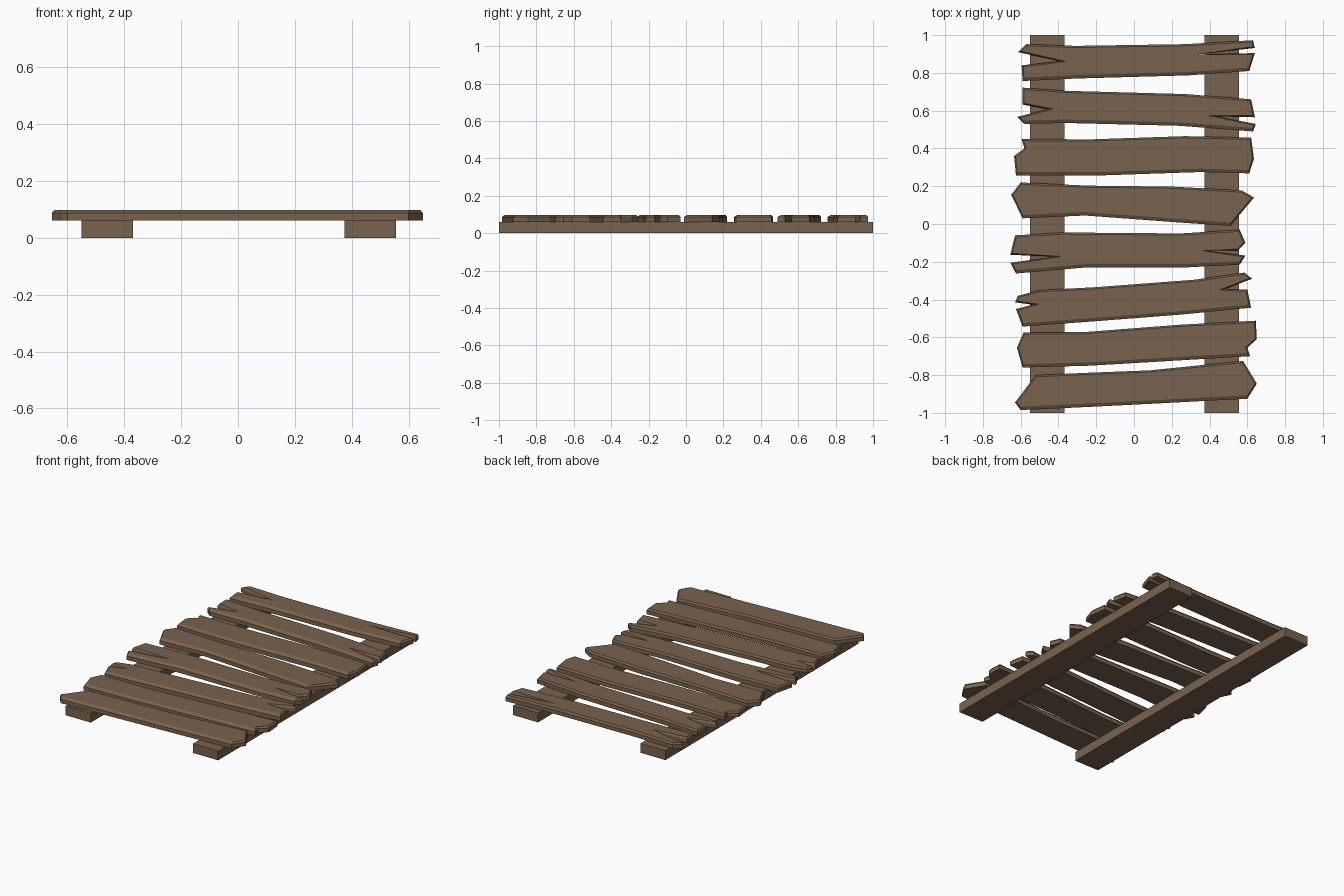
import bpy, bmesh
from mathutils import Vector

if "Cube" in bpy.data.objects:
    bpy.data.objects.remove(bpy.data.objects["Cube"])

wood = bpy.data.materials.new("weathered_wood")
wood.diffuse_color = (0.19, 0.125, 0.077, 1)
wood.use_nodes = True
wood.node_tree.nodes["Principled BSDF"].inputs["Base Color"].default_value = wood.diffuse_color

Z_BOTTOM, Z_EDGE, Z_TOP = 0.061, 0.087, 0.098


def finish(bm, name):
    bmesh.ops.recalc_face_normals(bm, faces=bm.faces)
    me = bpy.data.meshes.new(name)
    bm.to_mesh(me)
    bm.free()
    me.materials.append(wood)
    bpy.context.collection.objects.link(bpy.data.objects.new(name, me))


def inset(pts, dists):
    """Move every edge of a clockwise outline inwards by its own distance."""
    out, n = [], len(pts)
    for i, p in enumerate(pts):
        a = (p - pts[i - 1]).normalized()
        b = (pts[(i + 1) % n] - p).normalized()
        na, nb = Vector((a.y, -a.x)), Vector((b.y, -b.x))
        da, db = dists[i - 1], dists[i]
        det = na.x * nb.y - na.y * nb.x
        if abs(det) < 0.15:
            off = (na + nb).normalized() * (da + db) / 2
        else:
            off = Vector((da * nb.y - db * na.y, db * na.x - da * nb.x)) / det
        if off.length > 0.03:
            off *= 0.03 / off.length
        out.append(p + off)
    return out


def plank(name, back, right, front, left):
    """Split board: back edge, right end, front edge, left end, clockwise."""
    pts = [Vector(p) for p in back + right + front + left]
    dists = ([0.009] * (len(back) - 1) + [0.008] * (len(right) + 1)
             + [0.018] * (len(front) - 1) + [0.008] * (len(left) + 1))
    top = inset(pts, dists)
    bm = bmesh.new()
    rings = [[bm.verts.new((p.x, p.y, z)) for p in ring]
             for ring, z in ((pts, Z_BOTTOM), (pts, Z_EDGE), (top, Z_TOP))]
    n = len(pts)
    for lo, hi in zip(rings, rings[1:]):
        for i in range(n):
            j = (i + 1) % n
            bm.faces.new((lo[i], lo[j], hi[j], hi[i]))
    bm.faces.new(rings[0])
    bm.faces.new(rings[-1])
    finish(bm, name)


# Two long support rails
for side, x in (("left", -0.46), ("right", 0.465)):
    bm = bmesh.new()
    bmesh.ops.create_cube(bm, size=1)
    for v in bm.verts:
        v.co = (x + v.co.x * 0.182, v.co.y * 2, 0.0305 + v.co.z * 0.061)
    finish(bm, side + "_rail")

# Cross planks, from back to front
plank("plank_1",
      [(-.57, .952), (-.31, .943), (.27, .952), (.63, .973)],
      [(.64, .932), (.33, .897), (.64, .905)],
      [(.61, .81), (.29, .787), (-.31, .77), (-.59, .757)],
      [(-.595, .84), (-.39, .862), (-.615, .91)])
plank("plank_2",
      [(-.59, .722), (-.36, .705), (.27, .688), (.62, .66)],
      [(.64, .565), (.43, .57), (.645, .53)],
      [(.63, .49), (.24, .52), (-.37, .535), (-.58, .53)],
      [(-.62, .567), (-.455, .608), (-.59, .632)])
plank("plank_3",
      [(-.595, .45), (-.23, .448), (.27, .465), (.62, .457)],
      [(.635, .345)],
      [(.61, .268), (.35, .275), (-.18, .257), (-.625, .258)],
      [(-.635, .36), (-.58, .40)])
plank("plank_4",
      [(-.60, .22), (-.245, .203), (.20, .198), (.57, .178)],
      [(.635, .14)],
      [(.51, -.01), (.24, .008), (-.26, .045), (-.59, .03)],
      [(-.65, .155)])
plank("plank_5",
      [(-.63, -.06), (-.37, -.045), (.25, -.05), (.56, -.03)],
      [(.59, -.10), (.55, -.14), (.375, -.142), (.59, -.167)],
      [(.56, -.215), (.27, -.23), (-.255, -.23), (-.625, -.262)],
      [(-.655, -.205), (-.41, -.173), (-.655, -.163)])
plank("plank_6",
      [(-.50, -.35), (-.21, -.335), (.32, -.295), (.585, -.257)],
      [(.625, -.29), (.48, -.345), (.60, -.348)],
      [(.62, -.443), (.245, -.48), (-.235, -.517), (-.59, -.543)],
      [(-.625, -.45), (-.535, -.427), (-.63, -.415), (-.615, -.38)])
plank("plank_7",
      [(-.585, -.575), (-.26, -.572), (.245, -.533), (.645, -.512)],
      [(.65, -.61), (.60, -.655)],
      [(.615, -.70), (.19, -.725), (-.23, -.75), (-.59, -.76)],
      [(-.62, -.655)])
plank("plank_8",
      [(-.52, -.80), (-.255, -.788), (.08, -.775), (.577, -.725)],
      [(.65, -.845)],
      [(.60, -.925), (.085, -.952), (-.23, -.968), (-.60, -.985)],
      [(-.63, -.945)])
